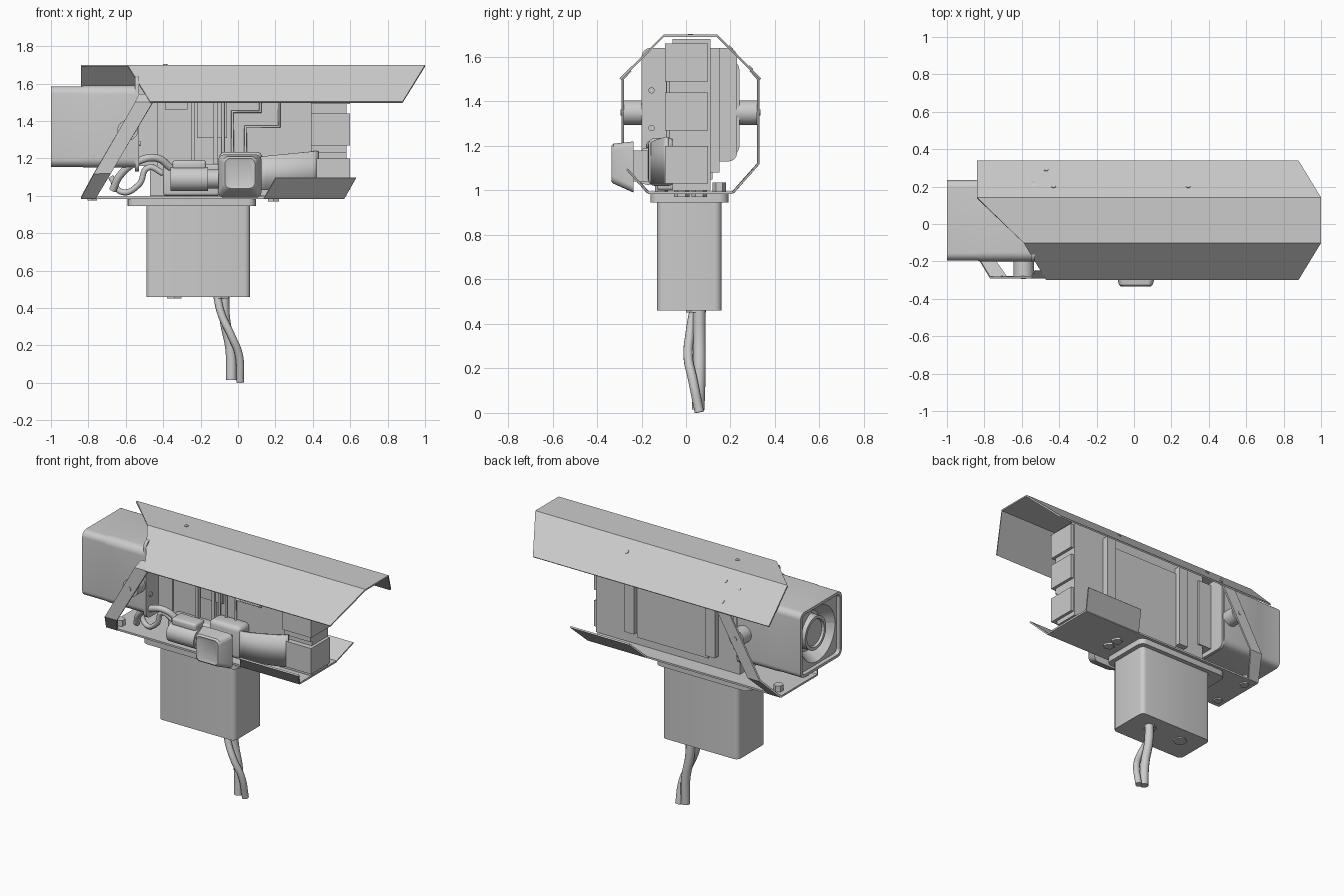
import bpy, bmesh, math
from mathutils import Vector

if "Cube" in bpy.data.objects:
    bpy.data.objects.remove(bpy.data.objects["Cube"])

grey = bpy.data.materials.new("light_grey")
grey.diffuse_color = (0.6, 0.6, 0.6, 1)
grey.use_nodes = True
grey.node_tree.nodes["Principled BSDF"].inputs["Base Color"].default_value = grey.diffuse_color


def finish(name, bm, smooth=False):
    bmesh.ops.recalc_face_normals(bm, faces=bm.faces)
    me = bpy.data.meshes.new(name)
    bm.to_mesh(me)
    bm.free()
    me.materials.append(grey)
    ob = bpy.data.objects.new(name, me)
    bpy.context.collection.objects.link(ob)
    if smooth:
        bpy.ops.object.select_all(action='DESELECT')
        ob.select_set(True)
        bpy.context.view_layer.objects.active = ob
        bpy.ops.object.shade_smooth_by_angle(angle=math.radians(35))
    return ob


def box(name, x, y, z, bevel=0, axis=None):
    """Box from (min, max) pairs; bevels all edges or only those along one axis."""
    bm = bmesh.new()
    bmesh.ops.create_cube(bm, size=1)
    for v in bm.verts:
        v.co = [a[0] + (c + 0.5) * (a[1] - a[0]) for a, c in zip((x, y, z), v.co)]
    if bevel:
        edges = [e for e in bm.edges if axis is None or
                 abs((e.verts[0].co - e.verts[1].co).normalized()[axis]) > 0.9]
        bmesh.ops.bevel(bm, geom=edges, offset=bevel, segments=4, profile=0.5, affect='EDGES')
    return finish(name, bm, bevel > 0)


def cyl(name, a, b, r, r2=None, sides=32):
    a, b = Vector(a), Vector(b)
    bm = bmesh.new()
    bmesh.ops.create_cone(bm, cap_ends=True, segments=sides, radius1=r,
                          radius2=r if r2 is None else r2, depth=(b - a).length)
    rot = (b - a).to_track_quat('Z', 'Y')
    for v in bm.verts:
        v.co = rot @ v.co + (a + b) / 2
    return finish(name, bm, sides > 8)


def sheet(name, rows, thick=0.01):
    """Folded sheet metal: each row is a crease (y, z, x0, x1)."""
    bm = bmesh.new()
    vs = [[bm.verts.new((x, y, z)) for x in (x0, x1)] for y, z, x0, x1 in rows]
    for p, q in zip(vs, vs[1:]):
        bm.faces.new((p[0], p[1], q[1], q[0]))
    ob = finish(name, bm)
    mod = ob.modifiers.new("thickness", 'SOLIDIFY')
    mod.thickness = thick
    mod.offset = 0
    return ob


def loft(name, rings):
    bm = bmesh.new()
    vs = [[bm.verts.new(p) for p in r] for r in rings]
    n = len(vs[0])
    for p, q in zip(vs, vs[1:]):
        for i in range(n):
            bm.faces.new((p[i], p[(i + 1) % n], q[(i + 1) % n], q[i]))
    bm.faces.new(vs[0])
    bm.faces.new(vs[-1])
    return finish(name, bm, True)


def tube(name, pts, r, bend=True):
    cu = bpy.data.curves.new(name, 'CURVE')
    cu.dimensions = '3D'
    cu.bevel_depth, cu.bevel_resolution, cu.use_fill_caps = r, 4, True
    sp = cu.splines.new('BEZIER' if bend else 'POLY')
    if bend:
        sp.bezier_points.add(len(pts) - 1)
        for bp, p in zip(sp.bezier_points, pts):
            bp.co = p
            bp.handle_left_type = bp.handle_right_type = 'AUTO'
    else:
        sp.points.add(len(pts) - 1)
        for sp_p, p in zip(sp.points, pts):
            sp_p.co = (*p, 1)
    cu.materials.append(grey)
    ob = bpy.data.objects.new(name, cu)
    bpy.context.collection.objects.link(ob)
    bpy.ops.object.select_all(action='DESELECT')
    ob.select_set(True)
    bpy.context.view_layer.objects.active = ob
    bpy.ops.object.convert(target='MESH')
    bpy.ops.object.shade_smooth_by_angle(angle=math.radians(40))


CY, CZ = 0.02, 1.37   # centre of the camera axis


def square(x, half, rad):
    """Rounded square ring around the camera axis."""
    pts = []
    for k in range(4):
        for j in range(9):
            a = math.radians(k * 90 + j * 90 / 8)
            sy, sz = ((1, 1), (-1, 1), (-1, -1), (1, -1))[k]
            pts.append((x, CY + sy * (half - rad) + rad * math.cos(a),
                        CZ + sz * (half - rad) + rad * math.sin(a)))
    return pts


# Folded sun hood
sheet("hood", [(-0.295, 1.50, -0.47, 0.88), (-0.10, 1.695, -0.59, 1.0),
               (0.14, 1.695, -0.84, 1.0), (0.335, 1.50, -0.84, 0.88)])
for x, y in ((-0.39, 0.02), (0.29, 0.20), (-0.43, 0.20), (-0.47, 0.29)):
    z = 1.70 - max(0, y - 0.14)
    tilt = 0.004 if y > 0.14 else 0
    cyl("hood_rivet", (x, y, z), (x, y + tilt, z + 0.004), 0.012, sides=16)

# Bottom tray, side flanges and diagonal straps, mirrored front to back
sheet("tray", [(-0.17, 0.99, -0.84, 0.57), (0.21, 0.99, -0.84, 0.57)], 0.012)
for side in (0, 1):
    def m(y):
        return 2 * CY - y if side else y
    sheet("tray_flange", [(m(-0.17), 0.99, 0.14, 0.57), (m(-0.265), 1.095, 0.20, 0.63)])
    sheet("strap", [(m(-0.25), 1.54, -0.53, -0.435), (m(-0.285), 1.50, -0.55, -0.455),
                    (m(-0.285), 1.12, -0.77, -0.68), (m(-0.17), 0.99, -0.84, -0.76)], 0.012)
    cyl("pivot", (-0.59, m(-0.19), 1.35), (-0.59, m(-0.28), 1.35), 0.055)
    cyl("pivot_screw", (-0.59, m(-0.28), 1.35), (-0.59, m(-0.295), 1.35), 0.013, sides=16)
    cyl("tray_nut", (-0.78, m(-0.11), 0.975), (-0.78, m(-0.11), 1.035), 0.03, sides=6)
    cyl("tray_bolt", (0.19, m(-0.02), 0.97), (0.19, m(-0.02), 1.0), 0.035, sides=6)

# Camera case with recessed square front and ring lens
loft("camera_case", [square(-0.54, 0.2, 0.04), square(-0.54, 0.22, 0.05), square(-0.82, 0.22, 0.05),
                     square(-0.84, 0.215, 0.04), square(-1.0, 0.215, 0.04), square(-1.0, 0.197, 0.03),
                     square(-0.975, 0.195, 0.03), square(-0.975, 0.18, 0.18),
                     square(-0.90, 0.13, 0.13), square(-0.90, 0.11, 0.11),
                     square(-0.96, 0.11, 0.11), square(-0.96, 0.09, 0.09), square(-0.945, 0.085, 0.085)])
box("end_plate", (-0.55, -0.53), (-0.20, 0.23), (1.13, 1.64), 0.04, 0)
for z in (1.28, 1.45):
    cyl("end_screw", (-0.53, -0.155, z), (-0.522, -0.155, z), 0.014, sides=16)
box("case_neck", (-0.54, -0.43), (-0.07, 0.12), (1.16, 1.62))

# Electronics body with raised strips on both faces
box("body", (-0.47, 0.58), (-0.06, 0.11), (1.0, 1.68))
for x in (0.31, -0.28):
    box("back_bar", (x - 0.035, x + 0.035), (0.11, 0.15), (1.08, 1.64))
box("back_panel", (-0.245, 0.275), (0.11, 0.12), (1.05, 1.6))
for x0, x1, z0, z1 in ((-0.39, -0.27, 1.46, 1.66), (-0.22, -0.06, 1.31, 1.66), (0.39, 0.58, 1.23, 1.66)):
    box("front_panel", (x0, x1), (-0.075, -0.06), (z0, z1))
for x in (-0.24, -0.12):
    box("front_strip", (x - 0.01, x + 0.01), (-0.09, -0.06), (1.1, 1.66))
for z in (1.03, 1.27, 1.49):
    box("connector", (0.39, 0.60), (-0.095, 0.10), (z, z + 0.17))

# Thin stepped pipes over the front face
for x0, x1, z in ((-0.08, -0.08, 1.5), (-0.03, 0.12, 1.45), (0.04, 0.22, 1.37)):
    tube("pipe", [(x1, -0.08, 1.66), (x1, -0.08, z), (x0, -0.08, z), (x0, -0.08, 1.18)], 0.009, False)

# Cylinder motor and cradle
cyl("motor", (-0.36, -0.17, 1.09), (-0.16, -0.17, 1.09), 0.065)
cyl("motor_shaft", (-0.16, -0.17, 1.09), (-0.09, -0.17, 1.09), 0.05)
box("motor_cradle", (-0.40, -0.10), (-0.13, -0.05), (1.0, 1.17), 0.015)
box("motor_cap", (-0.35, -0.17), (-0.20, -0.10), (1.14, 1.19), 0.015)

# Lamp housing, tapered head and curved guard arm
box("lamp_housing", (-0.10, 0.13), (-0.17, -0.05), (1.02, 1.235), 0.03)
box("lamp_neck", (-0.06, 0.08), (-0.25, -0.15), (1.04, 1.18))
head = []
for y, half, z in ((-0.235, 0.115, 1.105), (-0.325, 0.09, 1.12), (-0.335, 0.08, 1.12), (-0.33, 0.07, 1.12)):
    head.append([(0.01 + (p[1] - CY), y, z + (p[2] - CZ)) for p in square(0, half, 0.03)])
loft("lamp_head", head)
bm = bmesh.new()
cols = []
for i in range(13):
    t = i / 12
    y = -0.16 + 0.07 * t * t
    cols.append([bm.verts.new((0.12 + 0.31 * t, y, z)) for z in (1.03, 1.21 + 0.03 * t)])
for p, q in zip(cols, cols[1:]):
    bm.faces.new((p[0], q[0], q[1], p[1]))
arm = finish("guard_arm", bm, True)
arm.modifiers.new("thickness", 'SOLIDIFY').thickness = 0.015

# Looped cables between tray and motor
tube("loop_cable", [(-0.67, -0.10, 1.03), (-0.63, -0.13, 1.11), (-0.52, -0.16, 1.19),
                    (-0.43, -0.15, 1.20), (-0.36, -0.12, 1.15)], 0.02)
tube("loop_cable", [(-0.68, -0.05, 1.10), (-0.62, -0.07, 1.02), (-0.53, -0.09, 1.06),
                    (-0.48, -0.10, 1.15), (-0.40, -0.10, 1.12)], 0.016)

# Pedestal box, flange, glands and hanging cables
box("pedestal", (-0.49, 0.065), (-0.13, 0.16), (0.46, 0.97), 0.03, 2)
box("pedestal_flange", (-0.59, 0.095), (-0.16, 0.19), (0.945, 0.99), 0.04, 2)
for x in (-0.34, -0.09):
    cyl("gland", (x, 0.045, 0.452), (x, 0.045, 0.47), 0.045, sides=6)
tube("cable", [(-0.075, 0.06, 0.48), (-0.07, 0.06, 0.34), (-0.04, 0.06, 0.18), (-0.035, 0.055, 0.015)], 0.028)
tube("cable", [(-0.115, 0.04, 0.48), (-0.09, 0.02, 0.37), (-0.035, 0.01, 0.25),
               (0.005, 0.03, 0.15), (0.012, 0.06, 0.003)], 0.021)
